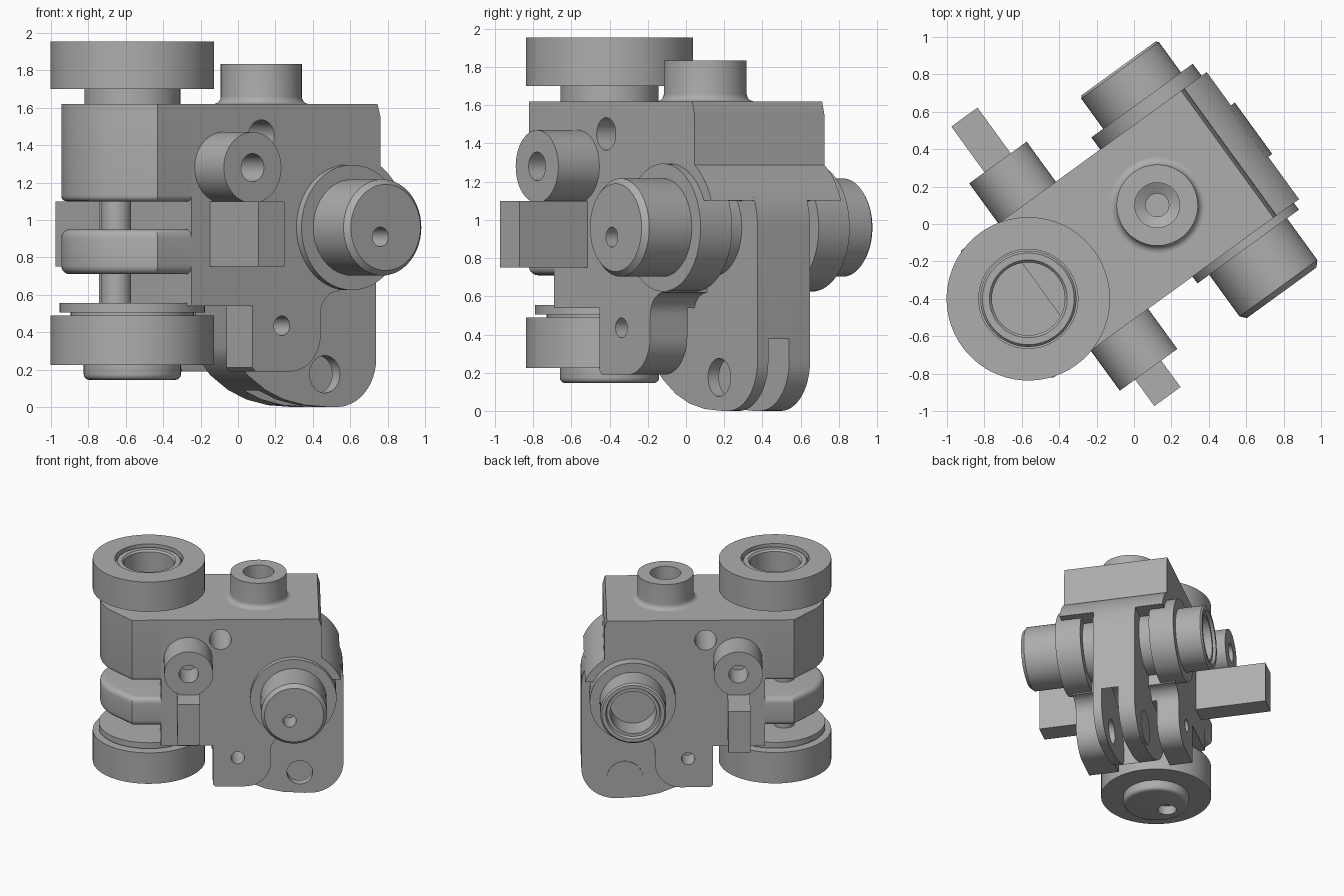
import bpy, bmesh, math
from mathutils import Matrix

cube = bpy.data.objects.get("Cube")
if cube:
    bpy.data.objects.remove(cube, do_unlink=True)

metal = bpy.data.materials.new("plain grey metal")
metal.use_nodes = True
GREY = (0.42, 0.42, 0.42, 1)
metal.diffuse_color = GREY
metal.node_tree.nodes["Principled BSDF"].inputs["Base Color"].default_value = GREY

# Everything is laid out from the roller axis, along the turned block
FRAME = Matrix.Translation((-0.565, -0.40, 0)) @ Matrix.Rotation(math.radians(36), 4, 'Z')
ACROSS = Matrix.Rotation(math.radians(-90), 4, 'X')   # lathe axis across the block


def arc(cx, cy, r, start, end, n=12):
    angles = [math.radians(start + (end - start) * i / n) for i in range(n + 1)]
    return [(cx + r * math.cos(a), cy + r * math.sin(a)) for a in angles]


def finish(bm, name):
    bmesh.ops.remove_doubles(bm, verts=bm.verts, dist=1e-5)
    bmesh.ops.recalc_face_normals(bm, faces=bm.faces)
    mesh = bpy.data.meshes.new(name)
    bm.to_mesh(mesh)
    bm.free()
    mesh.materials.append(metal)
    ob = bpy.data.objects.new(name, mesh)
    bpy.context.collection.objects.link(ob)
    ob.matrix_world = FRAME
    return ob


def lathe(name, profile, u=0, v=0, z=0, turn=Matrix()):
    """Spin (radius, height) points; a profile off the axis closes into a ring."""
    bm = bmesh.new()
    verts = [bm.verts.new((r, 0, h)) for r, h in profile]
    edges = [bm.edges.new(pair) for pair in zip(verts, verts[1:])]
    if profile[0][0] > 0:
        edges.append(bm.edges.new((verts[-1], verts[0])))
    bmesh.ops.spin(bm, geom=verts + edges, cent=(0, 0, 0), axis=(0, 0, 1),
                   angle=math.tau, steps=64, use_duplicate=False)
    bm.transform(Matrix.Translation((u, v, z)) @ turn)
    return finish(bm, name)


def rod(name, r, lo, hi, **place):
    return lathe(name, [(0, lo), (r, lo), (r, hi), (0, hi)], **place)


def prism(name, outline, lo, hi, across=False, round_z=(), radius=0.045):
    bm = bmesh.new()
    place = (lambda p, h: (p[0], h, p[1])) if across else (lambda p, h: (p[0], p[1], h))
    face = bm.faces.new([bm.verts.new(place(p, lo)) for p in outline])
    new = bmesh.ops.extrude_face_region(bm, geom=[face])["geom"]
    step = (0, hi - lo, 0) if across else (0, 0, hi - lo)
    bmesh.ops.translate(bm, vec=step, verts=[g for g in new if isinstance(g, bmesh.types.BMVert)])
    rims = [e for e in bm.edges if any(all(abs(w.co.z - h) < 1e-4 for w in e.verts) for h in round_z)]
    if rims:
        bmesh.ops.bevel(bm, geom=rims, offset=radius, segments=5, profile=0.5, affect='EDGES')
    return finish(bm, name)


def box(name, u0, u1, v0, v1, z0, z1):
    return prism(name, [(u0, v0), (u1, v0), (u1, v1), (u0, v1)], z0, z1)


def cut(target, *cutters):
    bpy.context.view_layer.objects.active = target
    for cutter in cutters:
        mod = target.modifiers.new("cut", 'BOOLEAN')
        mod.operation, mod.solver, mod.object = 'DIFFERENCE', 'EXACT', cutter
        bpy.ops.object.modifier_apply(modifier=mod.name)
        bpy.data.objects.remove(cutter, do_unlink=True)


BOSS_U, BOSS_Z = 1.115, 0.96
bulge = arc(BOSS_U, BOSS_Z, 0.395, 20.8, 56, 8)

# Main block with the two hanging side plates
body = prism("main_block",
             [(0.085, 0.54), (0.49, 0.54), (0.49, 0.21), (0.51, 0.19)]
             + arc(0.74, 0.39, 0.2, -90, 0) + arc(1.06, 0.5, 0.12, 180, 90, 8)
             + [(1.06, 1.1)] + bulge + [(1.335, 1.29), (1.335, 1.55), (1.315, 1.62), (0.085, 1.62)],
             -0.42, 0.42, across=True)
cut(body,
    box("slot_cutter", 0.4, 1.6, -0.18, 0.24, 0, 0.54),
    rod("cross_hole_cutter", 0.085, -1, 1, u=0.548, z=1.45, turn=ACROSS),
    rod("plate_hole_cutter", 0.052, -1, 1, u=0.683, z=0.435, turn=ACROSS))

# Central rib: rounded foot, forked by a slot and drilled
rib = prism("central_rib",
            [(0.56, 0.32), (0.59, 0.25), (0.66, 0.17), (0.78, 0.09), (0.9, 0.04), (1.04, 0.01), (1.2, 0)]
            + arc(1.25, 0.26, 0.26, -90, 0) + arc(BOSS_U, BOSS_Z, 0.395, 0, 24, 6)
            + [(1.3, 1.2), (0.56, 1.2)],
            -0.14, 0.2, across=True)
cut(rib,
    prism("fork_cutter", arc(1.17, 0.175, 0.395, 0, 354, 59), -0.07, 0.065, across=True),
    rod("foot_hole_cutter", 0.1, -0.3, 0.0, u=1.17, z=0.175, turn=ACROSS))
rod("foot_pin_head", 0.14, 0.1, 0.206, u=1.17, z=0.175, turn=ACROSS)

# Rounded hinge lugs around the roller axis
nose = [(0.2, 0.42), (-0.14, 0.42)] + arc(0, 0, 0.38, 139.4, 220.6, 20) + [(-0.14, -0.42), (0.2, -0.42)]
upper_lug = prism("upper_lug", nose, 1.1, 1.62, round_z=(1.1,), radius=0.03)
cut(upper_lug, rod("bore_cutter", 0.25, 1.3, 1.8))
prism("middle_lug", nose, 0.71, 0.95, round_z=(0.71, 0.95))

# Rollers, sleeve, collar and shaft on the vertical axis
lathe("top_roller", [(0.265, 1.70), (0.437, 1.70), (0.437, 1.955), (0.265, 1.955)])
lathe("top_sleeve", [(0, 1.25), (0.257, 1.25), (0.257, 1.92), (0.245, 1.935),
                     (0.208, 1.935), (0.195, 1.92), (0.195, 1.32), (0, 1.32)])
rod("bottom_roller", 0.437, 0.225, 0.49)
rod("roller_spacer", 0.33, 0.48, 0.51)
rod("roller_collar", 0.39, 0.505, 0.555)
cap = lathe("bottom_cap", [(0, 0.145)] + arc(0.23, 0.175, 0.03, -90, 0, 5) + [(0.26, 0.23), (0, 0.23)])
ECC = dict(u=-0.07, v=0.05)
cut(cap, rod("cap_hole_cutter", 0.075, 0.0, 0.222, u=-0.09, v=0.065))
rod("shaft", 0.08, 0.5, 1.2, **ECC)

# Port on top with a flared foot and stepped hole
lathe("top_port", [(0, 1.6), (0.26, 1.6), (0.26, 1.62)] + arc(0.257, 1.66, 0.04, 270, 180, 6)
      + [(0.217, 1.835), (0.12, 1.835), (0.12, 1.72), (0.062, 1.69), (0.062, 1.64), (0, 1.64)], u=0.852)

# Small drilled guides and rectangular bars on both sides
for side, word, reach in ((-1, "front", 0.86), (1, "rear", 0.987)):
    lathe(word + "_guide",
          [(0, side * h) if r == 0 else (r, side * h) for r, h in
           ((0, 0.38), (0.19, 0.38), (0.19, 0.685), (0.075, 0.685), (0.075, 0.45), (0, 0.45))],
          u=0.297, z=1.28, turn=ACROSS)
    box(word + "_bar", 0.208, 0.381, *sorted((side * 0.3, side * reach)), 0.75, 1.1)

# Large side bosses with their collars
BOSS = dict(u=BOSS_U, z=BOSS_Z, turn=ACROSS)
rod("front_collar", 0.335, -0.465, -0.26, **BOSS)
rod("rear_collar", 0.335, 0.30, 0.50, **BOSS)
rod("boss_core", 0.255, -0.4, 0.4, **BOSS)
front_boss = lathe("front_boss", [(0, -0.4), (0.257, -0.4), (0.257, -0.74), (0.23, -0.77), (0, -0.77)], **BOSS)
cut(front_boss, rod("boss_hole_cutter", 0.052, -0.9, -0.6, u=1.08, z=0.91, turn=ACROSS))
lathe("rear_boss", [(0, 0.4), (0.257, 0.4), (0.257, 0.70), (0.244, 0.713), (0.215, 0.713),
                    (0.205, 0.69), (0.18, 0.69), (0.18, 0.5), (0, 0.5)], **BOSS)

# Smooth the round surfaces, keep machined edges crisp
for ob in bpy.context.view_layer.objects:
    ob.select_set(ob.type == 'MESH')
bpy.context.view_layer.objects.active = body
bpy.ops.object.shade_smooth_by_angle(angle=math.radians(30))
